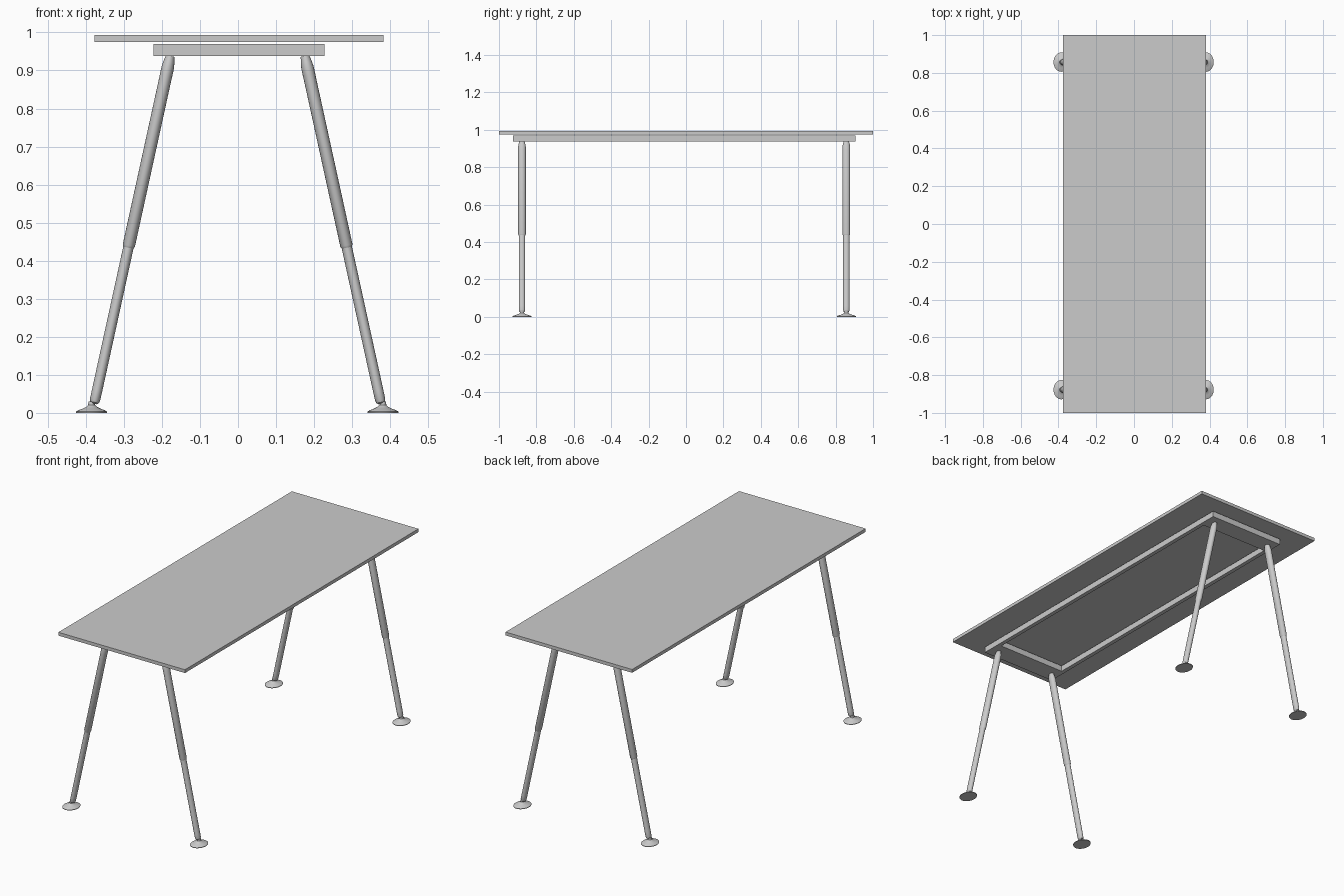
import bpy, bmesh, math
from mathutils import Vector

if "Cube" in bpy.data.objects:
    bpy.data.objects.remove(bpy.data.objects["Cube"])

STRETCH = 1.25  # round parts are slightly oval along y


def box(name, x0, x1, y0, y1, z0, z1):
    bm = bmesh.new()
    bmesh.ops.create_cube(bm, size=1)
    for v in bm.verts:
        v.co = ((x0 + x1) / 2 + v.co.x * (x1 - x0),
                (y0 + y1) / 2 + v.co.y * (y1 - y0),
                (z0 + z1) / 2 + v.co.z * (z1 - z0))
    return finish(name, bm)


def finish(name, bm, smooth=False):
    bmesh.ops.recalc_face_normals(bm, faces=bm.faces)
    me = bpy.data.meshes.new(name)
    bm.to_mesh(me)
    bm.free()
    ob = bpy.data.objects.new(name, me)
    bpy.context.collection.objects.link(ob)
    if smooth:
        bpy.ops.object.select_all(action='DESELECT')
        ob.select_set(True)
        bpy.context.view_layer.objects.active = ob
        bpy.ops.object.shade_smooth_by_angle(angle=math.radians(35))
    return ob


def turned(name, profile, base, tip, n=32):
    """Sweep (radius, distance) rings along the line from base to tip."""
    base, axis = Vector(base), (Vector(tip) - Vector(base)).normalized()
    side = Vector((0, STRETCH, 0))
    across = Vector((0, 1, 0)).cross(axis)
    bm = bmesh.new()
    rings = []
    for r, d in profile:
        ring = []
        for i in range(n):
            a = 2 * math.pi * i / n
            ring.append(bm.verts.new(base + axis * d + r * (across * math.cos(a) + side * math.sin(a))))
        rings.append(ring)
    for a, b in zip(rings, rings[1:]):
        for i in range(n):
            bm.faces.new((a[i], a[(i + 1) % n], b[(i + 1) % n], b[i]))
    bm.faces.new(rings[0])
    bm.faces.new(rings[-1])
    return finish(name, bm, True)


# Tabletop
box("tabletop", -0.377, 0.382, -1, 1, 0.975, 0.993)

# Support frame: two thin long rails and two wide end rails
FZ = (0.938, 0.970)
box("long_rail_left", -0.222, -0.200, -0.830, 0.810, *FZ)
box("long_rail_right", 0.206, 0.228, -0.830, 0.810, *FZ)
box("end_rail_front", -0.222, 0.228, -0.926, -0.820, *FZ)
box("end_rail_back", -0.222, 0.228, 0.806, 0.907, *FZ)

# Profiles as (radius, distance along axis)
FOOT = [(0.0405, 0), (0.041, 0.003), (0.036, 0.0065), (0.025, 0.0105), (0.014, 0.016),
        (0.009, 0.021), (0.008, 0.030)]
LOWER = [(0.007, 0), (0.0115, 0.004), (0.0135, 0.012), (0.0137, 0.035), (0.0137, 0.44)]
UPPER = [(0.0137, 0.420), (0.0163, 0.426), (0.0163, 0.870), (0.0165, 0.885), (0.0165, 0.905),
         (0.0145, 0.920), (0.0125, 0.930), (0.0115, 0.936)]

# Splayed telescopic legs with feet
for side, s in (("left", -1), ("right", 1)):
    for end, y in (("front", -0.877), ("back", 0.857)):
        tag = f"{end}_{side}"
        fx = s * 0.383 - 0.002
        base, tip = (s * 0.377 - 0.001, y, 0.024), (s * 0.177 - 0.001, y, 0.938)
        turned("foot_" + tag, FOOT, (fx, y, 0), (fx, y, 1))
        turned("lower_leg_" + tag, LOWER, base, tip)
        turned("upper_leg_" + tag, UPPER, base, tip)
